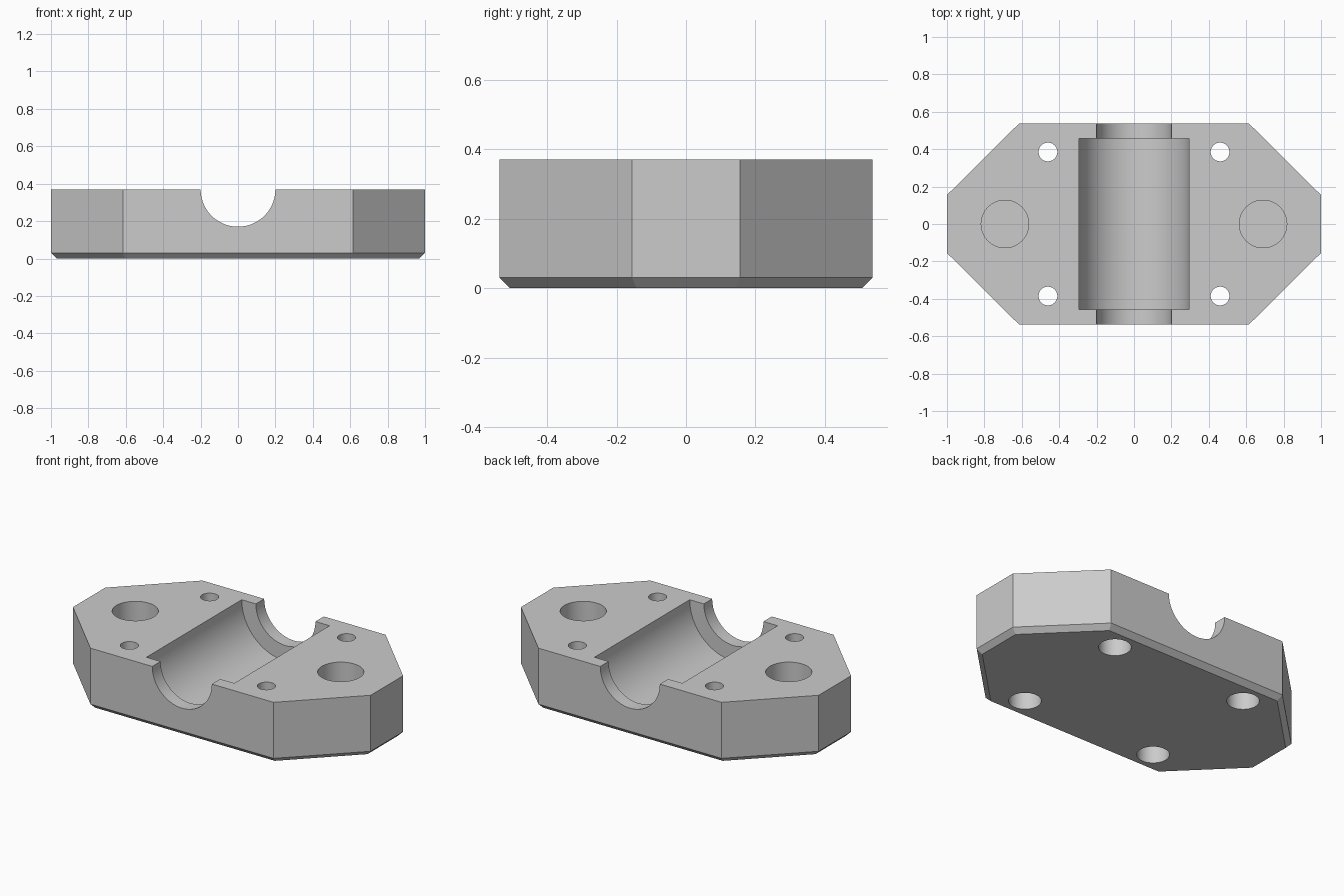
import bpy
import bmesh
import math

default = bpy.data.objects.get("Cube")
if default:
    bpy.data.objects.remove(default, do_unlink=True)

HEIGHT = 0.37
HALF_X, HALF_Y = 1.0, 0.537
CORNER_X, CORNER_Y = 0.615, 0.155
CHAMFER = 0.03

grey = bpy.data.materials.new("light grey metal")
grey.use_nodes = True
colour = (0.6, 0.6, 0.6, 1)
grey.diffuse_color = colour
grey.node_tree.nodes["Principled BSDF"].inputs["Base Color"].default_value = colour


def finish_mesh(name, bm):
    bmesh.ops.recalc_face_normals(bm, faces=bm.faces)
    mesh = bpy.data.meshes.new(name)
    bm.to_mesh(mesh)
    bm.free()
    mesh.materials.append(grey)
    obj = bpy.data.objects.new(name, mesh)
    bpy.context.collection.objects.link(obj)
    return obj


def cylinder(name, radius, start, end, x=0, y=0, along_y=False):
    """Cylinder cutter between start and end on the z or y axis."""
    bpy.ops.mesh.primitive_cylinder_add(
        vertices=96 if along_y else 64, radius=radius, depth=end - start)
    obj = bpy.context.object
    obj.name = name
    middle = (start + end) / 2
    if along_y:
        obj.rotation_euler.x = math.pi / 2
        obj.location = (0, middle, HEIGHT)
    else:
        obj.location = (x, y, middle)
    obj.data.materials.append(grey)
    obj.hide_render = True
    return obj


# Octagonal block with its bottom rim chamfered
quarter = [(HALF_X, CORNER_Y), (CORNER_X, HALF_Y)]
outline = quarter + [(-x, y) for x, y in reversed(quarter)]
outline += [(-x, -y) for x, y in outline]
bm = bmesh.new()
base = bm.faces.new([bm.verts.new((x, y, 0)) for x, y in outline])
top = bmesh.ops.extrude_face_region(bm, geom=[base])["geom"]
for v in top:
    if isinstance(v, bmesh.types.BMVert):
        v.co.z = HEIGHT
bmesh.ops.recalc_face_normals(bm, faces=bm.faces)
rim = [e for e in bm.edges if all(v.co.z < 0.001 for v in e.verts)]
bmesh.ops.bevel(bm, geom=rim, offset=CHAMFER, segments=1,
                affect='EDGES', offset_type='OFFSET')
block = finish_mesh("bearing_block", bm)

# Bearing channel with narrower openings at both ends
cutters = [
    cylinder("shaft_channel_cutter", 0.2, -0.7, 0.7, along_y=True),
    cylinder("bearing_pocket_cutter", 0.295, -0.457, 0.457, along_y=True),
]
for sx in (-1, 1):
    # Blind dowel pockets, open at the top
    cutters.append(cylinder("dowel_pocket_cutter", 0.127, 0.12, 0.5, sx * 0.69, 0))
    for sy in (-1, 1):
        # Screw holes, counterbored from below
        spot = (sx * 0.46, sy * 0.385)
        cutters.append(cylinder("screw_hole_cutter", 0.05, -0.1, 0.5, *spot))
        cutters.append(cylinder("counterbore_cutter", 0.09, -0.1, 0.18, *spot))

# Cut everything, then remove the cutters
for cutter in cutters:
    cut = block.modifiers.new(cutter.name, 'BOOLEAN')
    cut.operation = 'DIFFERENCE'
    cut.solver = 'EXACT'
    cut.object = cutter
bpy.ops.object.select_all(action='DESELECT')
block.select_set(True)
bpy.context.view_layer.objects.active = block
for cut in list(block.modifiers):
    bpy.ops.object.modifier_apply(modifier=cut.name)
for cutter in cutters:
    bpy.data.objects.remove(cutter, do_unlink=True)

bpy.ops.object.shade_smooth_by_angle(angle=math.radians(25))
